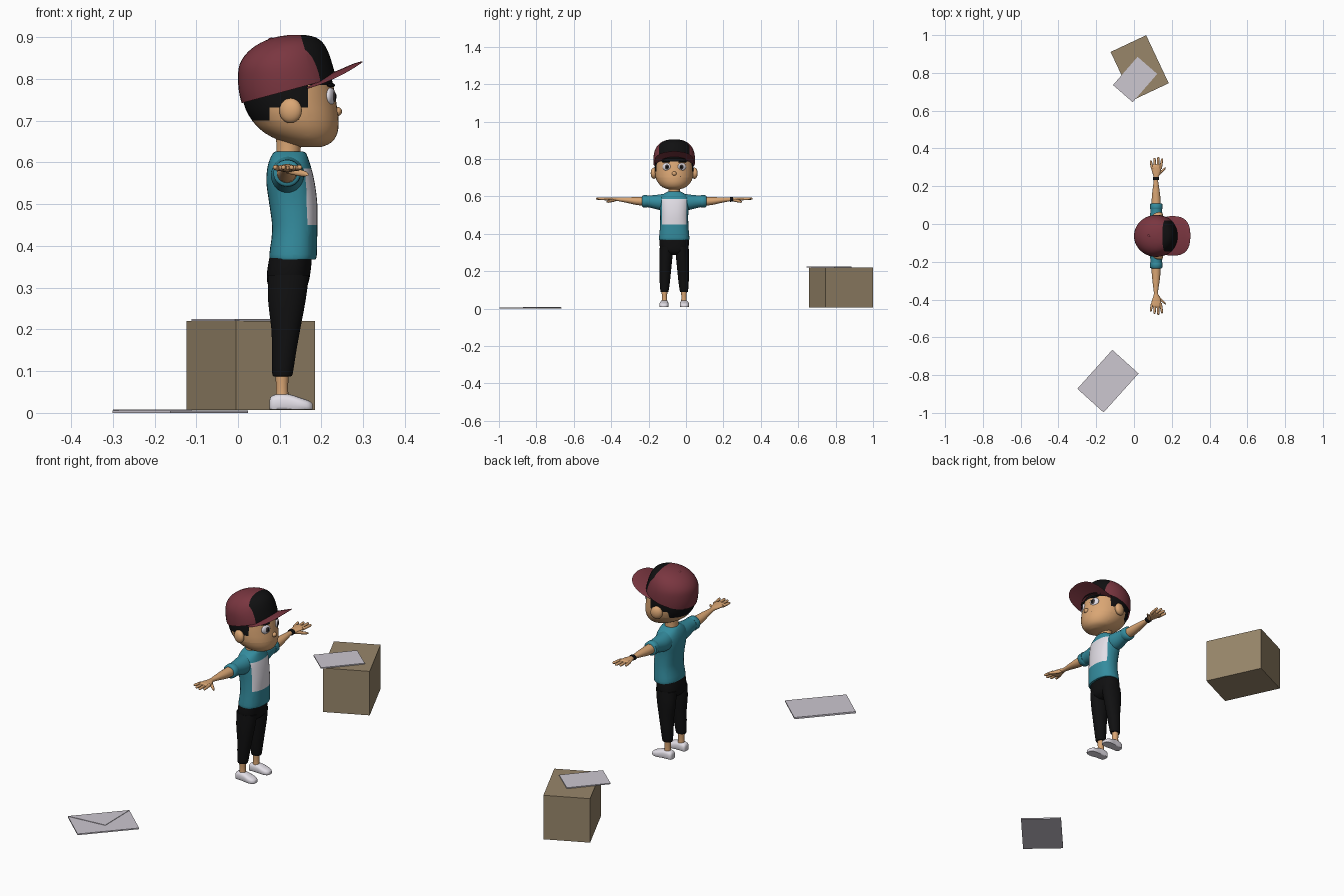
import bpy, bmesh, math
from mathutils import Vector, Matrix

if "Cube" in bpy.data.objects:
    bpy.data.objects.remove(bpy.data.objects["Cube"])

CY = -0.063  # the boy's own centre line


def material(name, r, g, b):
    lin = [(c / 255 / 12.92 if c < 11 else ((c / 255 + 0.055) / 1.055) ** 2.4) for c in (r, g, b)]
    m = bpy.data.materials.new(name)
    m.use_nodes = True
    m.diffuse_color = (*lin, 1)
    m.node_tree.nodes["Principled BSDF"].inputs["Base Color"].default_value = (*lin, 1)
    return m


skin = material("skin", 218, 166, 116)
black = material("black cloth and hair", 16, 16, 17)
red = material("cap maroon", 122, 54, 64)
teal = material("shirt teal", 52, 140, 158)
white = material("white", 226, 222, 230)
paper = material("paper", 204, 199, 208)
card = material("cardboard", 152, 134, 106)
brown = material("iris grey brown", 70, 62, 62)
lip = material("lip", 165, 100, 78)


def finish(name, bm, mats, rule=None, smooth=True):
    bmesh.ops.recalc_face_normals(bm, faces=bm.faces[:])
    for f in bm.faces:
        f.material_index = rule(f.calc_center_median()) if rule else 0
    me = bpy.data.meshes.new(name)
    bm.to_mesh(me)
    bm.free()
    for m in mats:
        me.materials.append(m)
    ob = bpy.data.objects.new(name, me)
    bpy.context.collection.objects.link(ob)
    if smooth:
        bpy.ops.object.select_all(action='DESELECT')
        ob.select_set(True)
        bpy.context.view_layer.objects.active = ob
        bpy.ops.object.shade_smooth_by_angle(angle=math.radians(50))
    return ob


def upright(t, u, v):
    return (u, CY + v, t)


def sideways(s):
    return lambda t, u, v: (u, CY + s * t, v)


def loft(name, mats, sections, place=upright, power=1.0, seg=32, steps=3, cuts=(), trim=None, rule=None):
    """Skin rounded sections (t, u_low, u_high, v_centre, v_half) joined by a smooth spline."""
    rows = []
    n = len(sections)
    for i in range(n - 1):
        a, b, c, d = (Vector(sections[min(max(i + k, 0), n - 1)]) for k in (-1, 0, 1, 2))
        for j in range(steps):
            w = j / steps
            rows.append(b + 0.5 * w * (c - a + w * (2 * a - 5 * b + 4 * c - d + w * (3 * b - a - 3 * c + d))))
    rows.append(Vector(sections[-1]))
    bm = bmesh.new()
    rings = []
    for t, lo, hi, vc, vh in rows:
        ring = []
        for k in range(seg):
            ang = math.tau * k / seg
            c, s = math.cos(ang), math.sin(ang)
            u = (lo + hi) / 2 + (hi - lo) / 2 * math.copysign(abs(c) ** power, c)
            v = vc + vh * math.copysign(abs(s) ** power, s)
            ring.append(bm.verts.new(place(t, u, v)))
        rings.append(ring)
    for p, q in zip(rings, rings[1:]):
        for k in range(seg):
            bm.faces.new((p[k], p[k - 1], q[k - 1], q[k]))
    bm.faces.new(rings[0])
    bm.faces.new(rings[-1])
    for co, no in list(cuts) + ([trim] if trim else []):
        bmesh.ops.bisect_plane(bm, geom=bm.verts[:] + bm.edges[:] + bm.faces[:], plane_co=co,
                               plane_no=no, clear_inner=(co, no) == trim)
    return finish(name, bm, mats, rule)


def ball(name, mat, loc, size, turn=0):
    bm = bmesh.new()
    bmesh.ops.create_uvsphere(bm, u_segments=20, v_segments=12, radius=1)
    bm.transform(Matrix.Translation((loc[0], CY + loc[1], loc[2])) @ Matrix.Rotation(turn, 4, 'Z')
                 @ Matrix.Diagonal((*size, 1)))
    return finish(name, bm, [mat])


def slab(name, mat, loc, size, turn):
    bm = bmesh.new()
    bmesh.ops.create_cube(bm, size=1)
    bm.transform(Matrix.Translation(loc) @ Matrix.Rotation(turn, 4, 'Z') @ Matrix.Diagonal((*size, 1)))
    return finish(name, bm, [mat], smooth=False)


# Head with the hair cut into its surface
def hair(c):
    return int((c.x < .076 and c.z > .7) or (c.x < .168 and c.z > .732) or c.z > .786)


X, Y, Z = Vector((1, 0, 0)), Vector((0, 1, 0)), Vector((0, 0, 1))
loft("head", [skin, black], [
    (.637, .15, .2, 0, .025), (.648, .11, .224, 0, .06), (.67, .065, .238, 0, .084),
    (.7, .034, .241, 0, .099), (.74, .014, .236, 0, .104), (.79, .008, .227, 0, .102),
    (.84, .02, .21, 0, .09), (.88, .06, .18, 0, .06)], seg=40,
    cuts=[(X * .076, X), (X * .168, X), (Z * .7, Z), (Z * .732, Z), (Z * .786, Z)], rule=hair)
ball("nose", skin, (.238, 0, .722), (.011, .013, .011))
ball("mouth", lip, (.237, 0, .683), (.003, .013, .003))
ball("mole", black, (.232, .034, .706), (.003, .003, .003))
for s, side in ((-1, "right"), (1, "left")):
    ball(side + "_ear", skin, (.126, s * .108, .724), (.028, .017, .03), s * .25)
    ball(side + "_eye", white, (.222, s * .041, .758), (.009, .023, .021), s * .35)
    ball(side + "_iris", brown, (.228, s * .039, .758), (.006, .013, .014), s * .35)
    ball(side + "_pupil", black, (.2315, s * .038, .758), (.004, .008, .009), s * .35)
    ball(side + "_brow", black, (.223, s * .043, .785), (.006, .023, .005), s * .35)

# Cap: tilted dome with a dark front panel, brim and button
tilt = Vector((-.27, 0, 1))
lean = Vector((1, 0, .3))
loft("cap_crown", [red, black], [
    (.72, .016, .237, 0, .106), (.76, .004, .239, 0, .11), (.8, 0, .235, 0, .111),
    (.835, .004, .226, 0, .107), (.865, .024, .216, 0, .094), (.887, .055, .203, 0, .073),
    (.9, .09, .185, 0, .045), (.905, .12, .162, 0, .018)], seg=40,
    trim=(Vector((.012, 0, .743)), tilt),
    cuts=[(Vector((.15, 0, .905)), lean), (Y * (CY - .082), Y), (Y * (CY + .082), Y)],
    rule=lambda c: int((c - Vector((.15, 0, .905))).dot(lean) > 0 and abs(c.y - CY) < .082))
loft("cap_brim", [red], [
    (.165, -.1, .1, .789, .004), (.2, -.105, .105, .801, .004), (.245, -.1, .1, .82, .003),
    (.275, -.082, .082, .833, .003), (.292, -.052, .052, .839, .002), (.298, -.015, .015, .841, .001)],
    place=lambda t, u, v: (t, CY + u, v - 1.2 * u * u))
ball("cap_button", red, (.08, 0, .892), (.009, .009, .007))

# Neck and shirt with a light front patch
loft("neck", [skin], [(.6, .088, .152, 0, .033), (.63, .092, .15, 0, .03), (.68, .09, .155, 0, .032)])
loft("shirt", [teal, white], [
    (.368, .077, .186, 0, .08), (.38, .075, .189, 0, .081), (.44, .082, .19, 0, .076),
    (.5, .075, .19, 0, .075), (.55, .068, .184, 0, .079), (.585, .07, .176, 0, .08),
    (.607, .076, .169, 0, .066), (.622, .084, .163, 0, .042), (.626, .09, .155, 0, .034)], power=.85,
    cuts=[(Z * .45, Z), (Z * .586, Z), (Y * (CY - .066), Y), (Y * (CY + .066), Y), (X * .132, X)],
    rule=lambda c: int(c.x > .132 and abs(c.y - CY) < .066 and .45 < c.z < .586))

# Trousers seat
loft("trouser_seat", [black], [
    (.288, .09, .145, 0, .03), (.305, .072, .166, 0, .068), (.34, .07, .174, 0, .078),
    (.385, .078, .178, 0, .077)], power=.85)

for s, side in ((-1, "right"), (1, "left")):
    # Sleeve, arm and hand
    arm = sideways(s)
    loft(side + "_sleeve", [teal], [
        (.04, .08, .16, .572, .045), (.08, .079, .157, .569, .041), (.12, .086, .15, .572, .034),
        (.145, .088, .148, .574, .031)], arm)
    loft(side + "_sleeve_cuff", [teal], [
        (.142, .086, .15, .574, .031), (.146, .085, .151, .574, .033), (.168, .085, .15, .574, .032),
        (.172, .09, .145, .574, .027)], arm, steps=1)
    loft(side + "_arm", [skin], [
        (.14, .093, .142, .573, .024), (.2, .094, .14, .575, .021), (.25, .099, .134, .58, .015),
        (.3, .105, .127, .584, .009), (.32, .102, .134, .585, .009), (.345, .094, .142, .586, .009),
        (.37, .092, .145, .587, .008), (.378, .1, .138, .587, .004)], arm)
    for i, reach in enumerate((.4, .413, .418, .41)):
        x = .097 + i * .0145
        fan = (i - 1.5) * .005
        loft(f"{side}_finger_{i + 1}", [skin], [
            (.355, x - .007, x + .007, .586, .007),
            (reach - .008, x + fan - .006, x + fan + .006, .588, .006),
            (reach, x + fan - .002, x + fan + .002, .588, .002)], arm, seg=12)
    loft(side + "_thumb", [skin], [
        (.315, .112, .13, .58, .007), (.335, .128, .148, .577, .008),
        (.352, .15, .165, .573, .007), (.362, .163, .169, .571, .003)], arm, seg=12)

    # Trouser leg, ankle and shoe
    loft(side + "_trouser_leg", [black], [
        (.088, .087, .126, s * .052, .018), (.094, .082, .131, s * .052, .022),
        (.15, .081, .14, s * .05, .028), (.2, .08, .149, s * .048, .031),
        (.27, .072, .162, s * .045, .035), (.33, .072, .17, s * .041, .036)])
    loft(side + "_ankle", [skin], [
        (.03, .09, .122, s * .052, .016), (.06, .091, .12, s * .052, .014),
        (.1, .089, .122, s * .052, .016)], seg=20)
    loft(side + "_shoe", [white], [
        (.075, .01, .028, s * .052, .01), (.08, 0, .04, s * .052, .019),
        (.1, 0, .046, s * .053, .022), (.125, 0, .044, s * .054, .023),
        (.15, 0, .036, s * .055, .025), (.17, 0, .029, s * .055, .021),
        (.179, .004, .022, s * .055, .011)],
        place=lambda t, u, v: (t, CY + v, max(u, .008)), power=.75, seg=24)

# Watch on the left wrist
loft("watch", [black], [
    (.297, .101, .131, .584, .012), (.299, .1, .132, .584, .013), (.311, .1, .132, .585, .013),
    (.313, .101, .131, .585, .012)], sideways(1), seg=20, steps=1)

# Parcel with an envelope on top, and a larger envelope on the ground
slab("parcel", card, (.03, .828, .1135), (.281, .208, .213), math.radians(-64.8))
slab("small_envelope", paper, (.006, .765, .2225), (.198, .138, .005), math.radians(49))
turn = math.radians(48)
slab("large_envelope", paper, (-.138, -.832, .003), (.277, .187, .006), turn)
bm = bmesh.new()
flap = [bm.verts.new(p) for p in ((-.138, .093, 0), (.138, .093, 0), (0, -.035, 0))]
top = bmesh.ops.extrude_face_region(bm, geom=[bm.faces.new(flap)])["geom"]
bmesh.ops.translate(bm, vec=(0, 0, .002), verts=[g for g in top if isinstance(g, bmesh.types.BMVert)])
bm.transform(Matrix.Translation((-.138, -.832, .006)) @ Matrix.Rotation(turn, 4, 'Z'))
finish("envelope_flap", bm, [paper], smooth=False)
